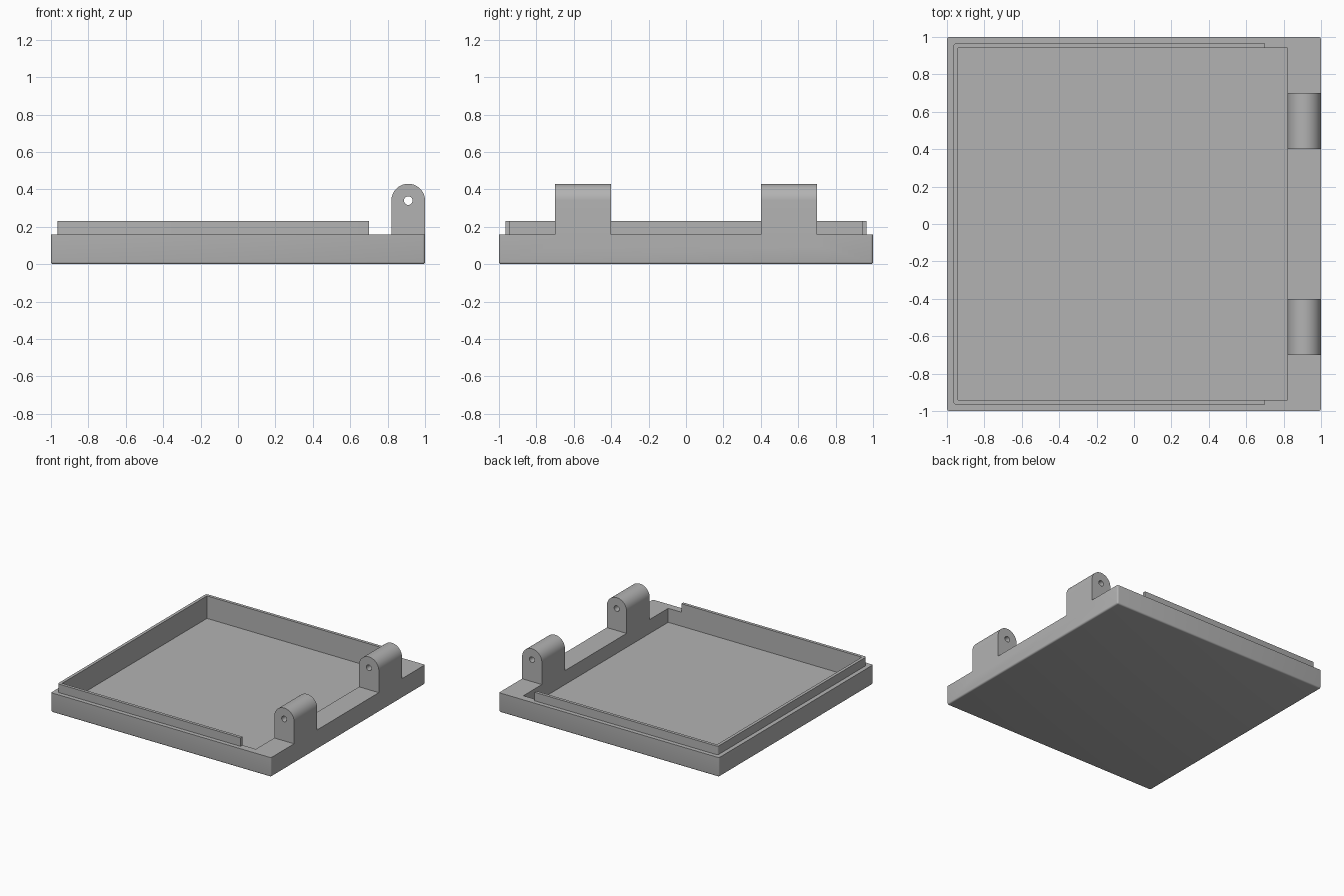
import bpy
import bmesh
import math
from mathutils import Vector

if "Cube" in bpy.data.objects:
    bpy.data.objects.remove(bpy.data.objects["Cube"], do_unlink=True)

GREY = (0.45, 0.45, 0.45, 1)
grey = bpy.data.materials.new("plain_grey")
grey.use_nodes = True
grey.diffuse_color = GREY
grey.node_tree.nodes["Principled BSDF"].inputs["Base Color"].default_value = GREY

RIM_Z, LIP_Z, FLOOR_Z = 0.16, 0.23, 0.045
INNER, LIP_OUTER, HINGE_X = 0.94, 0.965, 0.82
PIN_X, PIN_Z, EAR_R = 0.91, 0.34, 0.09


def finish(name, bm):
    bmesh.ops.recalc_face_normals(bm, faces=bm.faces)
    mesh = bpy.data.meshes.new(name)
    bm.to_mesh(mesh)
    bm.free()
    mesh.materials.append(grey)
    obj = bpy.data.objects.new(name, mesh)
    bpy.context.collection.objects.link(obj)
    return obj


def box(name, low, high, radius=0, rounded=None):
    """Box between two corners; edges passing the rounded test get a fillet."""
    low, high = Vector(low), Vector(high)
    bm = bmesh.new()
    bmesh.ops.create_cube(bm, size=1)
    for v in bm.verts:
        v.co = (low + high) / 2 + v.co * (high - low)
    if rounded:
        edges = [e for e in bm.edges if rounded(*(v.co for v in e.verts))]
        bmesh.ops.bevel(bm, geom=edges, offset=radius, segments=4,
                        profile=0.5, affect='EDGES')
    return finish(name, bm)


def prism(name, outline, y0, y1):
    """Extrude an outline in the xz plane along y."""
    bm = bmesh.new()
    face = bm.faces.new([bm.verts.new((x, y0, z)) for x, z in outline])
    new = bmesh.ops.extrude_face_region(bm, geom=[face])["geom"]
    bmesh.ops.translate(bm, vec=(0, y1 - y0, 0),
                        verts=[g for g in new if isinstance(g, bmesh.types.BMVert)])
    return finish(name, bm)


def arc(radius, start, end, steps):
    angles = [start + (end - start) * i / steps for i in range(steps + 1)]
    return [(PIN_X + radius * math.cos(a), PIN_Z + radius * math.sin(a)) for a in angles]


def combine(target, tool, operation):
    mod = target.modifiers.new(tool.name, 'BOOLEAN')
    mod.operation, mod.object, mod.solver = operation, tool, 'EXACT'
    bpy.context.view_layer.objects.active = target
    bpy.ops.object.modifier_apply(modifier=mod.name)
    bpy.data.objects.remove(tool, do_unlink=True)


def upright(a, b):
    return abs(a.z - b.z) > 0.01


# Tray with filleted corners and bottom edge
lid = box("hinged_lid", (-1, -1, 0), (1, 1, RIM_Z), 0.013,
          lambda a, b: upright(a, b) or a.z + b.z < 0.01)

# Raised lip around three sides
lip = box("lip", (-LIP_OUTER, -LIP_OUTER, 0.1), (0.7, LIP_OUTER, LIP_Z), 0.015,
          lambda a, b: upright(a, b) and a.x < 0)
combine(lid, lip, 'UNION')

# Hinge ears with rounded tops
for y in (-0.7, 0.4):
    outline = [(HINGE_X, 0.1), (1, 0.1)] + arc(EAR_R, 0, math.pi, 32)
    combine(lid, prism("hinge_ear", outline, y, y + 0.3), 'UNION')

# Hollow interior and hinge pin holes
cavity = box("cavity", (-INNER, -INNER, FLOOR_Z), (HINGE_X, INNER, 0.6))
combine(lid, cavity, 'DIFFERENCE')
pin_hole = prism("pin_hole", arc(0.023, 0, math.tau, 24)[:-1], -0.8, 0.8)
combine(lid, pin_hole, 'DIFFERENCE')

# Smooth the fillets and ear tops, keep the rest crisp
bpy.ops.object.select_all(action='DESELECT')
lid.select_set(True)
bpy.context.view_layer.objects.active = lid
bpy.ops.object.shade_smooth_by_angle(angle=math.radians(30))
